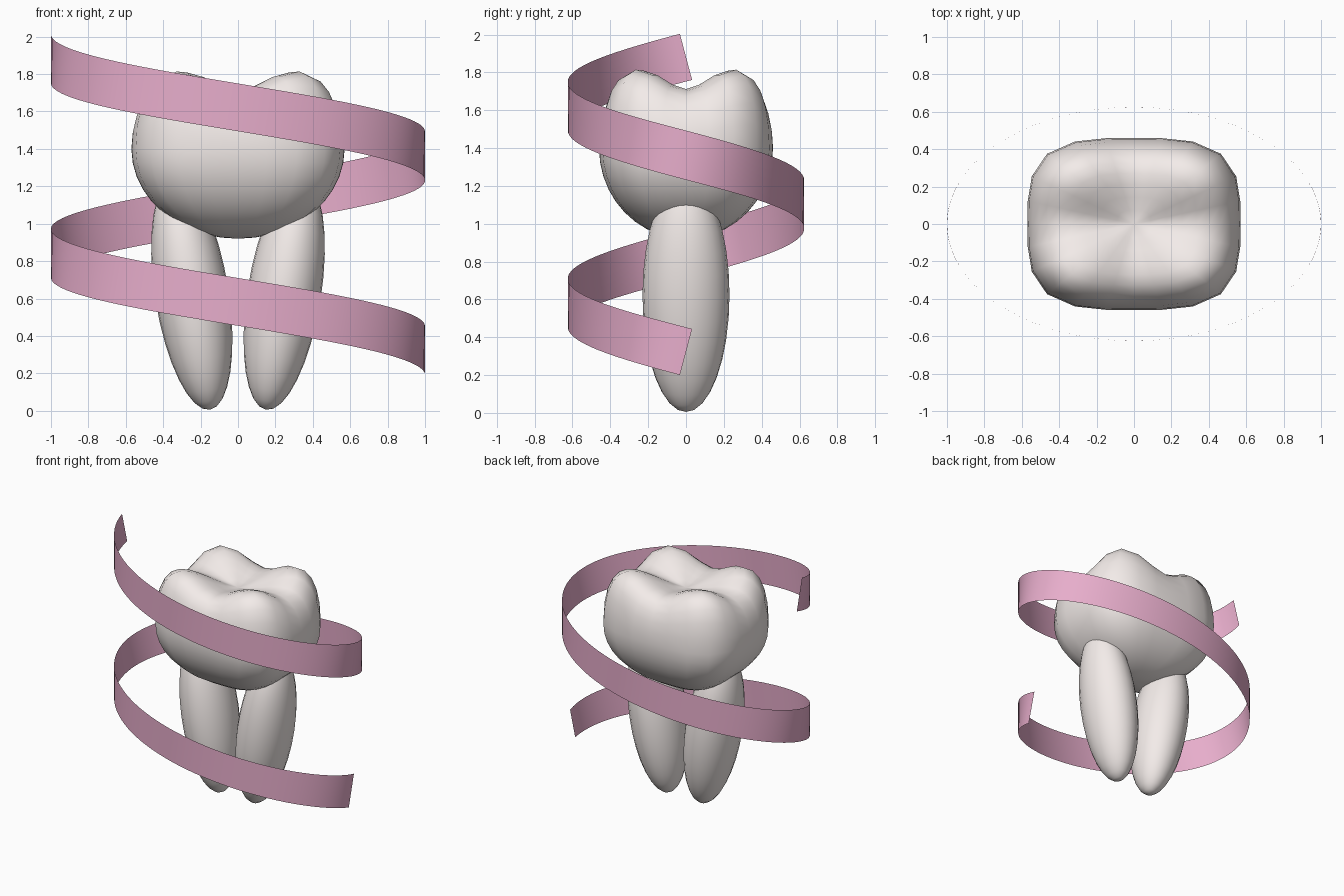
import bpy
from math import sin, cos, pi, sqrt, hypot, radians

if "Cube" in bpy.data.objects:
    bpy.data.objects.remove(bpy.data.objects["Cube"])


def material(name, color):
    m = bpy.data.materials.new(name)
    m.diffuse_color = color
    m.use_nodes = True
    m.node_tree.nodes["Principled BSDF"].inputs["Base Color"].default_value = m.diffuse_color
    return m


def mesh_object(name, verts, faces, mat):
    me = bpy.data.meshes.new(name)
    me.from_pydata(verts, [], faces)
    me.materials.append(mat)
    me.shade_smooth()
    ob = bpy.data.objects.new(name, me)
    bpy.context.collection.objects.link(ob)
    return ob


enamel = material("enamel", (0.90, 0.84, 0.82, 1))
pink = material("pink", (0.80, 0.42, 0.60, 1))

# Crown: rounded-box sphere whose upper half dips in the middle and swells into four cusps
SEG, RINGS = 24, 20
RX, RY, MID, POWER = 0.57, 0.46, 1.40, 3.4


def crown_point(phi, th):
    s, c = sin(phi), cos(phi)
    r = s * (abs(cos(th)) ** POWER + abs(sin(th)) ** POWER) ** (-1 / POWER)
    if c > 0:
        height = 0.27 + (0.27 + 0.28 * sin(2 * th) ** 2) * s ** 1.6
    else:
        height = 0.48
    return (RX * r * cos(th), RY * r * sin(th), MID + height * c)


verts = [crown_point(0, 0)]
for i in range(1, RINGS):
    verts += [crown_point(pi * i / RINGS, 2 * pi * j / SEG) for j in range(SEG)]
verts.append(crown_point(pi, 0))
last = len(verts) - 1
faces = []
for j in range(SEG):
    k = (j + 1) % SEG
    faces.append((0, 1 + j, 1 + k))
    for i in range(RINGS - 2):
        a, b = 1 + i * SEG, 1 + (i + 1) * SEG
        faces.append((a + j, b + j, b + k, a + k))
    b = 1 + (RINGS - 2) * SEG
    faces.append((b + j, last, b + k))
mesh_object("crown", verts, faces, enamel)

# Two roots: long ellipsoids leaning outward at the top
for side, name in ((-1, "left_root"), (1, "right_root")):
    bpy.ops.mesh.primitive_uv_sphere_add(segments=24, ring_count=16, radius=1,
                                         location=(side * 0.247, 0, 0.625),
                                         rotation=(0, side * radians(8.9), 0))
    root = bpy.context.object
    root.name = name
    root.scale = (0.197, 0.23, 0.627)
    root.data.materials.append(enamel)
    bpy.ops.object.shade_smooth()

# Ribbon: one and a half turns of an elliptical helix, cut square to its path
A, B, Z0, Z1, WIDTH, STEPS = 1.0, 0.625, 0.322, 1.882, 0.252, 144
TURN = 3 * pi
rise = (Z1 - Z0) / TURN
verts = []
for i in range(STEPS + 1):
    t = TURN * i / STEPS
    speed = hypot(A * sin(t), B * cos(t))
    norm = hypot(speed, rise)
    for e in (-1, 1):
        h = e * WIDTH / 2
        u = t - h * rise / norm / speed
        verts.append((A * cos(u), -B * sin(u), Z0 + rise * t + h * speed / norm))
faces = [(2 * i, 2 * i + 1, 2 * i + 3, 2 * i + 2) for i in range(STEPS)]
mesh_object("spiral_ribbon", verts, faces, pink)
